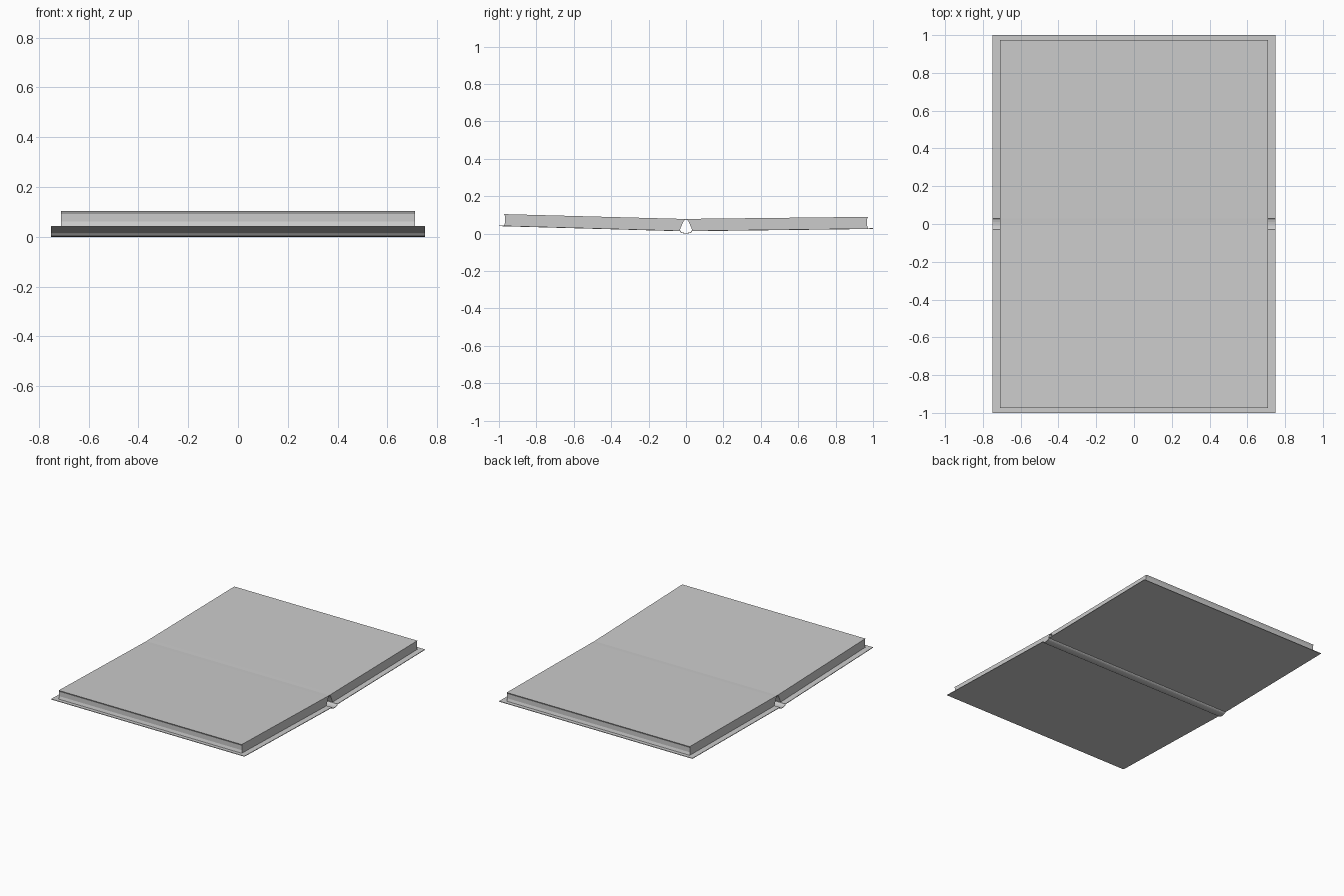
import bpy, bmesh, math

if "Cube" in bpy.data.objects:
    bpy.data.objects.remove(bpy.data.objects["Cube"])


def extrude_profile(name, pts, half_width):
    """Solid made by sweeping a (y, z) outline along x."""
    bm = bmesh.new()
    face = bm.faces.new([bm.verts.new((-half_width, y, z)) for y, z in pts])
    res = bmesh.ops.extrude_face_region(bm, geom=[face])
    verts = [v for v in res["geom"] if isinstance(v, bmesh.types.BMVert)]
    bmesh.ops.translate(bm, verts=verts, vec=(2 * half_width, 0, 0))
    bmesh.ops.recalc_face_normals(bm, faces=bm.faces)
    me = bpy.data.meshes.new(name)
    bm.to_mesh(me)
    bm.free()
    ob = bpy.data.objects.new(name, me)
    bpy.context.collection.objects.link(ob)
    return ob


T = 0.004        # cover thickness
INNER = 0.03     # where the boards meet the spine
Z_IN = 0.013     # underside of the boards at the spine

for side, s, z_out in (("front", -1, 0.040), ("back", 1, 0.025)):
    slope = (z_out - Z_IN) / (1 - INNER)

    def board_top(y):
        return Z_IN + T + slope * (y - INNER)

    # Cover board, tilted up away from the spine
    extrude_profile(side + "_cover", [
        (s * INNER, Z_IN), (s * 1.0, z_out),
        (s * 1.0, z_out + T), (s * INNER, Z_IN + T)], 0.75)

    # Page block with a shallow hollow fore edge and a flared gutter
    b, h = board_top(0.973), 0.061
    extrude_profile(side + "_pages", [
        (s * 0.034, board_top(0.034)),
        (s * 0.973, b),
        (s * 0.967, b + 0.3 * h),
        (s * 0.967, b + 0.8 * h),
        (s * 0.973, b + h),
        (s * 0.03, 0.079), (0, 0.078), (0, 0.075),
        (s * 0.009, 0.072), (s * 0.018, 0.055), (s * 0.027, 0.035)], 0.71)

# Rounded spine strip joining the boards
angles = [math.pi * (1 + i / 8) for i in range(9)]
outer = [(0.034 * math.cos(a), 0.014 + 0.014 * math.sin(a)) for a in angles]
inner = [(0.030 * math.cos(a), 0.015 + 0.011 * math.sin(a)) for a in angles]
extrude_profile("spine", outer + inner[::-1], 0.75)
